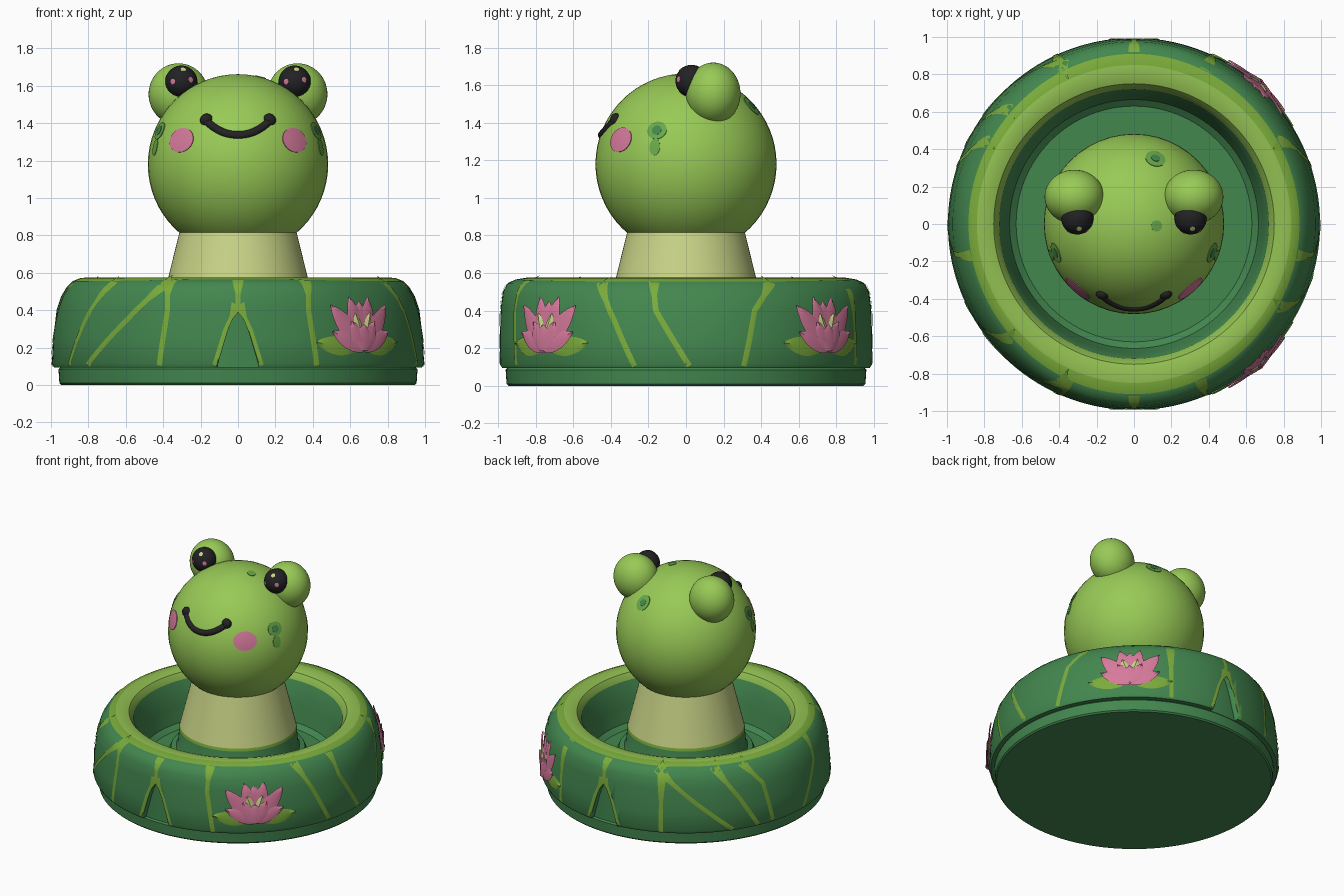
import bpy, bmesh, math
from mathutils import Vector, Matrix

if "Cube" in bpy.data.objects:
    bpy.data.objects.remove(bpy.data.objects["Cube"])

def material(name, hexcode):
    c = [int(hexcode[i:i + 2], 16) / 255 for i in (0, 2, 4)]
    lin = [x / 12.92 if x < 0.04 else ((x + 0.055) / 1.055) ** 2.4 for x in c]
    m = bpy.data.materials.new(name)
    m.diffuse_color = (*lin, 1)
    m.use_nodes = True
    m.node_tree.nodes["Principled BSDF"].inputs["Base Color"].default_value = m.diffuse_color
    return m

LEAF = material("leaf green", "43874F")
VEIN = material("vein green", "7BAC3B")
RIM = material("rim green", "92C052")
SKIN = material("skin green", "98CA56")
SPOT = material("spot green", "68A94A")
CREAM = material("cream", "C9D487")
PINK = material("pink", "D67A9C")
BLACK = material("black", "222224")

def finish(name, bm, mats, angle=35, closed=True):
    if closed:
        bmesh.ops.recalc_face_normals(bm, faces=bm.faces[:])
    me = bpy.data.meshes.new(name)
    bm.to_mesh(me)
    bm.free()
    for m in mats:
        me.materials.append(m)
    ob = bpy.data.objects.new(name, me)
    bpy.context.collection.objects.link(ob)
    bpy.ops.object.select_all(action='DESELECT')
    ob.select_set(True)
    bpy.context.view_layer.objects.active = ob
    bpy.ops.object.shade_smooth_by_angle(angle=math.radians(angle))
    return ob

def lathe(name, profile, mats, seg_mat=None, n=128):
    """Revolve profile(phi) -> [(r, z)]; phi = 0 faces the front."""
    bm = bmesh.new()
    rings = []
    for i in range(n):
        phi = 2 * math.pi * i / n
        rings.append([bm.verts.new((r * math.sin(phi), -r * math.cos(phi), z)) for r, z in profile(phi)])
    for i in range(n):
        a, b = rings[i], rings[(i + 1) % n]
        for j in range(len(a) - 1):
            f = bm.faces.new((a[j], b[j], b[j + 1], a[j + 1]))
            f.material_index = seg_mat(j) if seg_mat else 0
    bmesh.ops.remove_doubles(bm, verts=bm.verts[:], dist=1e-5)
    return finish(name, bm, mats)

# ---- bowl: rounder at the sides, boxier at front and back
SIDE = [(.985, .095), (.995, .115), (.988, .25), (.97, .40), (.945, .475), (.915, .525), (.885, .555), (.84, .573)]
BOXY = [(.985, .095), (.995, .115), (.993, .25), (.985, .42), (.975, .50), (.95, .545), (.91, .565), (.85, .575)]
INNER = [(.79, .575), (.75, .562), (.72, .52), (.69, .35), (.665, .23), (.63, .2), (0, .2)]

def outer(phi):
    w = math.cos(phi) ** 4
    return [(a + (c - a) * w, b + (d - b) * w) for (a, b), (c, d) in zip(SIDE, BOXY)]

def surf(u, z, off=0.0):
    """Point on the outer bowl wall; u is arc length from the front."""
    phi = u / .98
    p = outer(phi)
    r = p[-1][0]
    for (r0, z0), (r1, z1) in zip(p, p[1:]):
        if z <= z1:
            r = r0 + (r1 - r0) * (z - z0) / (z1 - z0)
            break
    r += off
    return Vector((r * math.sin(phi), -r * math.cos(phi), z))

bowl = lathe("leaf_bowl", lambda phi: [(0, .095)] + outer(phi) + INNER, [LEAF, VEIN, RIM],
             lambda j: 1 if j == 7 else 2 if 8 <= j <= 10 else 0)

# pointed notches cut into the leaf at front and back
for s in (-1, 1):
    bm = bmesh.new()
    shape = [(-.115, .05), (.115, .05), (.105, .12), (.055, .29), (.02, .38), (0, .40), (-.02, .38), (-.055, .29), (-.105, .12)]
    f = bm.faces.new([bm.verts.new((x, s * .93, z)) for x, z in shape])
    ext = bmesh.ops.extrude_face_region(bm, geom=[f])['geom']
    bmesh.ops.translate(bm, vec=(0, s * .3, 0), verts=[v for v in ext if isinstance(v, bmesh.types.BMVert)])
    cutter = finish("notch_cutter", bm, [LEAF])
    cutter.hide_render = True
    bpy.context.view_layer.objects.active = bowl
    mod = bowl.modifiers.new("notch", 'BOOLEAN')
    mod.object, mod.operation, mod.solver = cutter, 'DIFFERENCE', 'EXACT'
    bpy.ops.object.modifier_apply(modifier=mod.name)
    bpy.data.objects.remove(cutter)

lathe("base_core", lambda phi: [(0, 0), (.945, 0), (.955, .01), (.96, .085), (.95, .095), (.95, .43),
                                (.85, .43), (.85, .15), (0, .15)], [LEAF])

# ---- ribbons laid on the bowl wall: veins, petals, pads
def ribbon(bm, pts, widths, edge, mid, mat=0):
    rows = []
    for i, (p, w) in enumerate(zip(pts, widths)):
        d = (Vector(pts[min(i + 1, len(pts) - 1)]) - Vector(pts[max(i - 1, 0)])).normalized()
        s = Vector((d.y, -d.x)) * w
        rows.append([bm.verts.new(surf(p[0] + s.x * k, p[1] + s.y * k, mid if k == 0 else edge)) for k in (-1, 0, 1)])
    for a, b in zip(rows, rows[1:]):
        for k in (0, 1):
            bm.faces.new((a[k], a[k + 1], b[k + 1], b[k])).material_index = mat

def vein(bm, keys, width=.015):
    """keys: (degrees from the front, z), top to bottom."""
    pts = []
    for (a, z0), (b, z1) in zip(keys, keys[1:]):
        pts += [(math.radians(a + (b - a) * t / 8) * .98, z0 + (z1 - z0) * t / 8) for t in range(8)]
    pts.append((math.radians(keys[-1][0]) * .98, keys[-1][1]))
    widths = [width + .02 * max(0, 1 - i / 4) for i in range(len(pts))]
    ribbon(bm, pts, widths, .004, .005)

bm = bmesh.new()
T, B = .562, .105
for c in (0, 180):                       # notch borders
    vein(bm, [(c, T), (c, .41)], .013)
    for s in (-1, 1):
        vein(bm, [(c + s * .3, .43), (c + s * 4, .29), (c + s * 7.3, B)], .011)
for s in (-1, 1):                        # side veins
    vein(bm, [(s * 23, T), (s * 22.5, .4), (s * 25, B)])
    vein(bm, [(s * 79, T), (s * 80.5, .4), (s * 91, B)])
    vein(bm, [(s * 120, T), (s * 112, .4), (s * 108, B)])
    vein(bm, [(s * 155, T), (s * 155, B)])
vein(bm, [(60, T), (67, .35), (74, B)])
for c, s in ((0, -1), (180, 1)):
    vein(bm, [(c + s * 23, T), (c + s * 37, .35), (c + s * 54, B)])
    vein(bm, [(c + s * 47, T), (c + s * 57, .33), (c + s * 65, B)])
finish("leaf_veins", bm, [VEIN], closed=False)

# ---- water lilies on the right side
def petal(bm, u, z, deg, length, width, lift, mat):
    a = math.radians(deg)
    ts = [i / 10 for i in range(11)]
    pts = [(u + math.sin(a) * length * t, z + math.cos(a) * length * t) for t in ts]
    ribbon(bm, pts, [width * max(0.003, math.sin(math.pi * (.1 + .9 * t))) ** .75 for t in ts], lift - .008, lift, mat)

for name, deg in (("front_water_lily", 41.6), ("back_water_lily", 138.4)):
    bm = bmesh.new()
    c = math.radians(deg) * .98
    for s in (-1, 1):
        petal(bm, c + s * .05, .195, s * 82, .24, .05, .012, 1)
    petal(bm, c, .2, 0, .25, .06, .016, 0)
    for s in (-1, 1):
        for ang, ln, w, lift in ((14, .29, .055, .02), (40, .31, .055, .024), (64, .22, .045, .027)):
            petal(bm, c, .19, s * ang, ln, w, lift, 0)
    for s in (-1, 1):
        petal(bm, c + s * .015, .27, s * 18, .12, .024, .031, 2)
    for s in (-1, 1):
        petal(bm, c, .19, s * 28, .17, .045, .036, 0)
    petal(bm, c, .185, 0, .14, .05, .04, 0)
    finish(name, bm, [PINK, VEIN, CREAM], closed=False)

# ---- neck pedestal
lathe("neck_pedestal", lambda phi: [(.475, .19), (.475, .27), (.46, .3), (.425, .31), (.412, .34), (.405, .445),
                                    (.40, .465), (.31, .83), (0, .83)],
      [LEAF, VEIN, CREAM], lambda j: 0 if j < 5 else 1 if j == 5 else 2, 96)

# ---- head, eye bulges, pupils
def ball(name, center, radii, mat):
    bm = bmesh.new()
    bmesh.ops.create_uvsphere(bm, u_segments=48, v_segments=32, radius=1,
                              matrix=Matrix.Translation(center) @ Matrix.Diagonal((*radii, 1)))
    return finish(name, bm, [mat], 60)

HC, HR = Vector((0, 0, 1.18)), .482

def patch(name, center, radius, point, ru, rv, mat, off=.003):
    """Thin oval plate hugging a sphere at the direction of point."""
    bm = bmesh.new()
    n = (Vector(point) - center).normalized()
    t = Vector((0, 0, 1)).cross(n).normalized()
    b = n.cross(t)
    last = [bm.verts.new(center + n * (radius + off))] * 24
    for k in (1, 2, 3, 4):
        q = min(k, 3) / 3
        rad = radius + (off if k < 4 else -.004)      # last ring closes the rim
        ring = [bm.verts.new(center + (n * radius + t * ru * q * math.cos(i * math.pi / 12)
                + b * rv * q * math.sin(i * math.pi / 12)).normalized() * rad) for i in range(24)]
        for i in range(24):
            j = (i + 1) % 24
            bm.faces.new((last[i], ring[i], ring[j]) if k == 1 else (last[i], ring[i], ring[j], last[j]))
        last = ring
    finish(name, bm, [mat], closed=False)

ball("head", HC, (HR, HR, HR), SKIN)
for s, side in ((-1, "left"), (1, "right")):
    ball(side + "_eye_bulge", (s * .318, .145, 1.555), (.16, .145, .165), SKIN)
    pc = Vector((s * .303, .03, 1.622))
    ball(side + "_pupil", pc, (.086, .086, .086), BLACK)
    for dx, dz, m in ((.01, .065, CREAM), (-.045, 0, PINK), (.05, .01, PINK)):
        p = pc + Vector((dx, -math.sqrt(.086 ** 2 - dx * dx - dz * dz), dz))
        patch(side + "_eye_glint", pc, .086, p, .014, .015, m, .002)
    patch(side + "_cheek", HC, HR, (s * .305, -.35, 1.31), .083, .068, PINK, .004)
    patch(side + "_spot", HC, HR, (s * .42, -.155, 1.36), .055, .05, SPOT)
    patch(side + "_spot_center", HC, HR, (s * .42, -.155, 1.36), .026, .026, LEAF, .005)
    patch(side + "_spot_small", HC, HR, (s * .44, -.165, 1.27), .03, .045, SPOT, .0025)
patch("crown_spot", HC, HR, (.115, .35, 1.49), .055, .06, SPOT)
patch("crown_spot_center", HC, HR, (.115, .35, 1.49), .025, .025, LEAF, .005)
patch("crown_spot_small", HC, HR, (.12, -.01, 1.645), .03, .03, SPOT)

# ---- smile: a tube following the head, with round ends
def on_face(x, z, r=.472):
    return Vector((x, -math.sqrt(r * r - x * x - (z - 1.18) ** 2), z))

cu = bpy.data.curves.new("smile", 'CURVE')
cu.dimensions, cu.bevel_depth, cu.bevel_resolution = '3D', .023, 4
sp = cu.splines.new('POLY')
sp.points.add(20)
for i, p in enumerate(sp.points):
    x = -.165 + .33 * i / 20
    p.co = (*on_face(x, 1.335 + .072 * abs(x / .165) ** 2.2), 1)
cu.materials.append(BLACK)
bpy.context.collection.objects.link(bpy.data.objects.new("smile", cu))
for s, side in ((-1, "left"), (1, "right")):
    ball(side + "_smile_end", on_face(s * .167, 1.415), (.036, .03, .036), BLACK)
